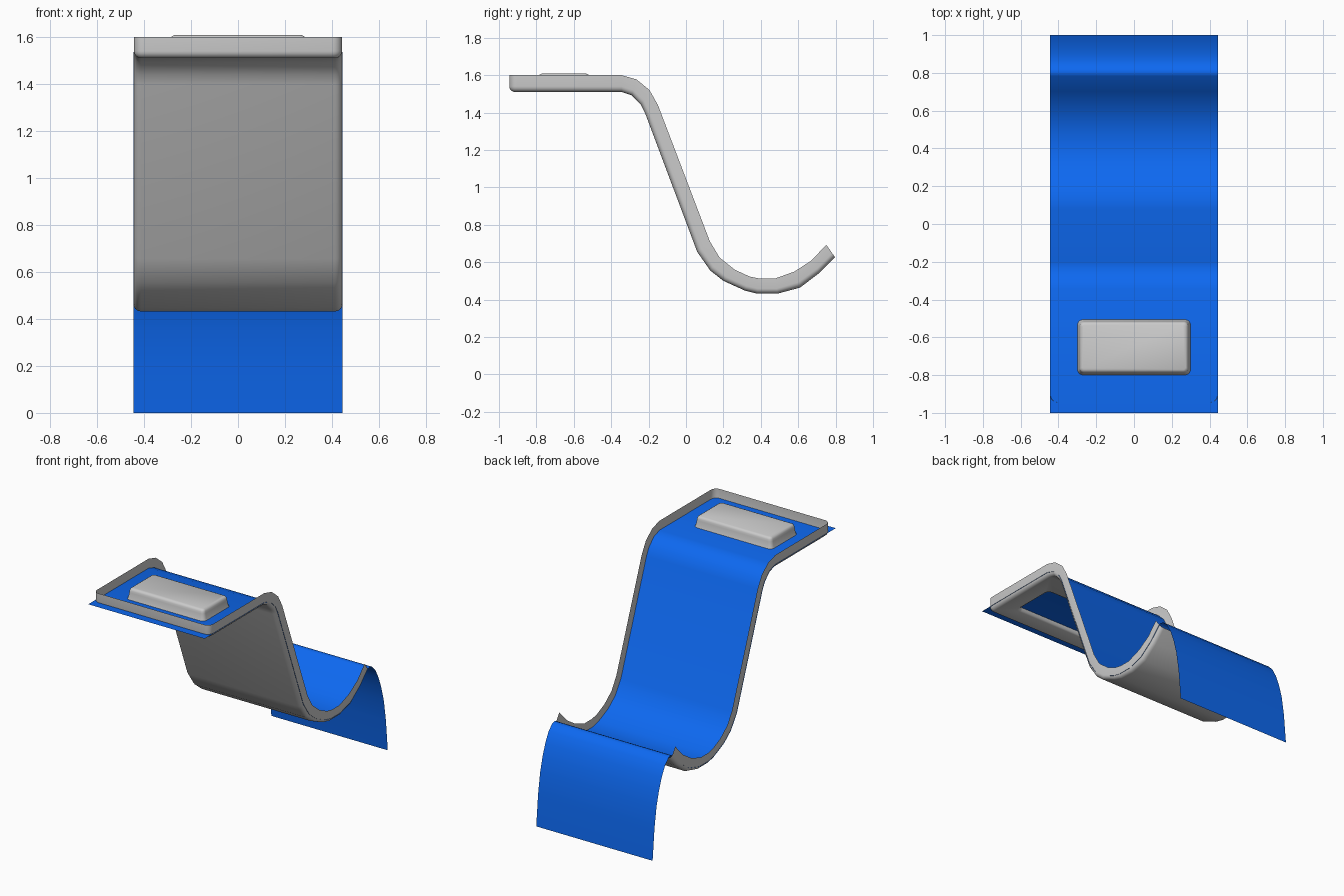
import bpy, bmesh, math

if "Cube" in bpy.data.objects:
    bpy.data.objects.remove(bpy.data.objects["Cube"])

HALF_W = 0.443            # half width of the tray
FRONT = -0.945            # front wall of the tray
Z_FLOOR, Z_RIM = 1.51, 1.60
SHEET_T = 0.28            # height of the sheet between tray floor and rim

# Side profile as (y, z): tray floor and rim, station by station
floor = [(-.345, 1.51), (-.29, 1.492), (-.24, 1.44), (-.22, 1.40), (.06, .655), (.13, .555),
         (.20, .50), (.315, .448), (.38, .432), (.49, .432), (.61, .464), (.715, .544), (.797, .626)]
rim = [(-.345, 1.60), (-.265, 1.577), (-.195, 1.52), (-.15, 1.44), (.128, .71), (.18, .624),
       (.26, .56), (.34, .523), (.395, .512), (.475, .512), (.58, .55), (.67, .608), (.75, .693)]


def at(i, t):
    (y0, z0), (y1, z1) = floor[i], rim[i]
    return y0 + (y1 - y0) * t, z0 + (z1 - z0) * t


def corner(cx, cy, r, start, steps=5):
    return [(cx + r * math.cos(math.radians(start + 90 * k / steps)),
             cy + r * math.sin(math.radians(start + 90 * k / steps))) for k in range(steps + 1)]


def rounded_rect(hx, y0, y1, r):
    return (corner(-hx + r, y0 + r, r, 180) + corner(hx - r, y0 + r, r, 270)
            + corner(hx - r, y1 - r, r, 0) + corner(-hx + r, y1 - r, r, 90))


def bridge(bm, a, b, closed=False):
    n = len(a)
    for k in range(n if closed else n - 1):
        j = (k + 1) % n
        bm.faces.new((a[k], a[j], b[j], b[k]))


def finish(bm, name, mat=None):
    bmesh.ops.recalc_face_normals(bm, faces=bm.faces[:])
    me = bpy.data.meshes.new(name)
    bm.to_mesh(me)
    bm.free()
    ob = bpy.data.objects.new(name, me)
    bpy.context.collection.objects.link(ob)
    if mat:
        me.materials.append(mat)
    bpy.ops.object.select_all(action='DESELECT')
    ob.select_set(True)
    bpy.context.view_layer.objects.active = ob
    bpy.ops.object.shade_smooth_by_angle(angle=math.radians(40))
    return ob


# Tray: U-shaped wall rings, open at the low end, rounded into the floor
bm = bmesh.new()
n = len(floor)
fillet = 0.03
height = Z_RIM - Z_FLOOR
levels = [(0, 1)]
for k in range(6):
    a = math.radians(90 * k / 5)
    levels.append((fillet * (1 - math.cos(a)), fillet * (1 - math.sin(a)) / height))
rings = []
for inset, t in levels:
    hw, r = HALF_W - inset, 0.04 - inset
    z = Z_FLOOR + height * t
    left = [(-hw, *at(i, t)) for i in reversed(range(n))]
    front = [(x, y, z) for x, y in corner(-hw + r, FRONT + inset + r, r, 180)
             + corner(hw - r, FRONT + inset + r, r, 270)]
    right = [(hw, *at(i, t)) for i in range(n)]
    rings.append([bm.verts.new(p) for p in left + front + right])
for a, b in zip(rings, rings[1:]):
    bridge(bm, a, b)

# Tray floor along the curved run
last = rings[-1]
bridge(bm, last[:n], last[::-1][:n])

# Raised pad pressed up out of the floor, with a flared foot
pad = []
for grow, z in [(.018, 1.51), (.006, 1.517), (.001, 1.53), (-.006, 1.55), (-.011, 1.58),
                (-.013, 1.593), (-.018, 1.603), (-.028, 1.608)]:
    pts = rounded_rect(.30 + grow, -.80 - grow, -.505 + grow, .03 + grow * .6)
    pad.append([bm.verts.new((x, y, z)) for x, y in pts])
for a, b in zip(pad, pad[1:]):
    bridge(bm, a, b, True)
bm.faces.new(pad[-1])

# Flat floor around the pad
outer = last[n - 1:len(last) - n + 1]
edges = []
for loop in (outer, pad[0]):
    for k in range(len(loop)):
        pair = (loop[k], loop[(k + 1) % len(loop)])
        edges.append(bm.edges.get(pair) or bm.edges.new(pair))
bmesh.ops.triangle_fill(bm, edges=edges, use_beauty=True, normal=(0, 0, -1))
finish(bm, "slide_tray")

# Blue sheet: follows the tray, crests at the low end and drops to the ground
blue = bpy.data.materials.new("blue")
blue.diffuse_color = (0.004, 0.14, 0.88, 1)
blue.use_nodes = True
blue.node_tree.nodes["Principled BSDF"].inputs["Base Color"].default_value = blue.diffuse_color
path = [(-1, Z_FLOOR + height * SHEET_T)] + [at(i, SHEET_T) for i in range(n)]
path += [(.80, .651), (.825, .645), (.865, .605), (.90, .54), (.93, .46), (.957, .36), (.98, .215), (1, 0)]
bm = bmesh.new()
sides = [[bm.verts.new((x, y, z)) for y, z in path] for x in (-.445, .445)]
bridge(bm, *sides)
finish(bm, "slide_sheet", blue)
